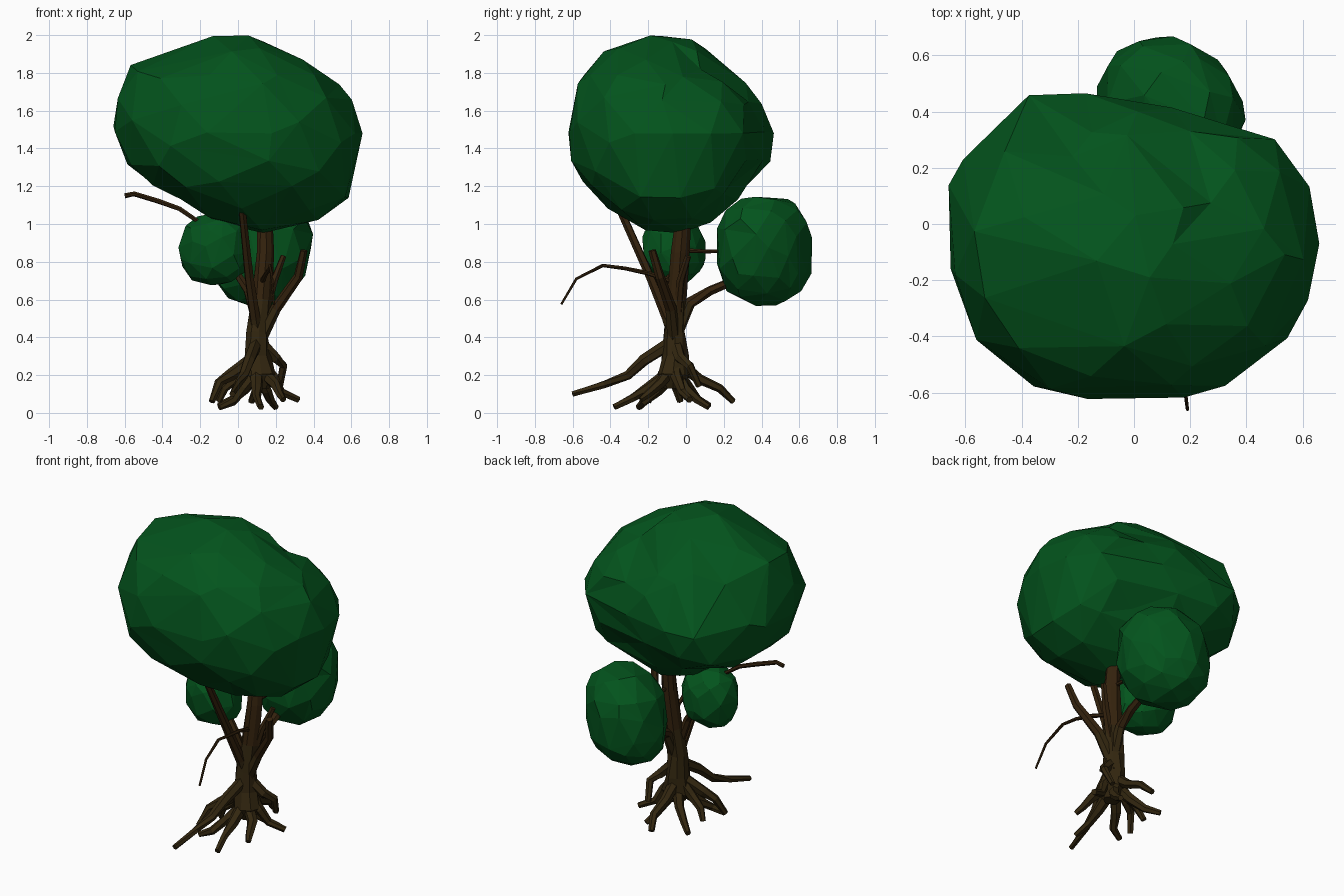
import bpy, bmesh, math, random
from mathutils import Vector

random.seed(4)
if "Cube" in bpy.data.objects:
    bpy.data.objects.remove(bpy.data.objects["Cube"])


def material(name, rgb):
    m = bpy.data.materials.new(name)
    m.use_nodes = True
    m.diffuse_color = (*rgb, 1)
    bsdf = m.node_tree.nodes["Principled BSDF"]
    bsdf.inputs["Base Color"].default_value = (*rgb, 1)
    bsdf.inputs["Roughness"].default_value = 0.9
    return m


LEAF = material("leaf green", (0.001, 0.088, 0.012))
BARK = material("olive bark", (0.033, 0.02, 0.005))
RED_BARK = material("reddish bark", (0.034, 0.016, 0.004))


def add_object(name, bm, mats):
    mesh = bpy.data.meshes.new(name)
    bm.to_mesh(mesh)
    bm.free()
    for m in mats:
        mesh.materials.append(m)
    obj = bpy.data.objects.new(name, mesh)
    bpy.context.collection.objects.link(obj)
    return obj


def outline_radius(table, u, v):
    """Radius of a closed outline at the angle of (u, v), evenly spaced samples."""
    t = (math.atan2(v, u) / math.tau % 1) * len(table)
    i = int(t)
    a, b = table[i % len(table)], table[(i + 1) % len(table)]
    return a + (b - a) * (t - i)


def foliage(name, centre, shape, rough, keep):
    """Faceted leaf mass: a ball pushed out to shape(direction), then thinned."""
    bm = bmesh.new()
    bmesh.ops.create_icosphere(bm, subdivisions=3, radius=1)
    for v in bm.verts:
        d = v.co.normalized()
        v.co = Vector(centre) + shape(d) * (1 + random.uniform(-rough, rough))
    obj = add_object(name, bm, [LEAF])
    mod = obj.modifiers.new("facets", "DECIMATE")
    mod.ratio = keep
    return obj


def tube(name, path, r0, r1, radii=None, sides=6):
    """Gnarled limb along a path, tapering from r0 to r1."""
    bm = bmesh.new()
    pts = [Vector(p) for p in path]
    rings = []
    for i, p in enumerate(pts):
        axis = (pts[min(i + 1, len(pts) - 1)] - pts[max(i - 1, 0)]).normalized()
        side = axis.cross(Vector((0.3, 0.9, 0.2))).normalized()
        other = axis.cross(side)
        r = radii[i] if radii else r0 + (r1 - r0) * i / (len(pts) - 1)
        ring = []
        for k in range(sides):
            a = math.tau * k / sides
            rr = r * random.uniform(0.88, 1.12)
            ring.append(bm.verts.new(p + (side * math.cos(a) + other * math.sin(a)) * rr))
        rings.append(ring)
    for lo, hi in zip(rings, rings[1:]):
        for k in range(sides):
            n = (k + 1) % sides
            bm.faces.new((lo[k], lo[n], hi[n], hi[k]))
    bm.faces.new(rings[0])
    bm.faces.new(rings[-1])
    bmesh.ops.recalc_face_normals(bm, faces=bm.faces)
    # upper wood is redder than the base
    for f in bm.faces:
        f.material_index = int(f.calc_center_median().z > 0.55)
    return add_object(name, bm, [BARK, RED_BARK])


# Main crown: blend of three outlines, one per axis plane
FRONT = (.66, .57, .5, .52, .54, .67, .665, .5, .45, .51, .61, .68)
SIDE = (.51, .49, .48, .52, .56, .57, .55, .54, .5, .51, .5, .48)
TOP = (.66, .63, .52, .51, .57, .69, .665, .63, .63, .55, .61, .64)
# Bulges and hollows: direction, depth, tightness
BUMPS = [((-.3, .5, -.07), .09, 30), ((-.3, .4, .35), -.05, 24), ((.3, .6, .6), -.06, 12),
         ((.7, .3, .6), -.05, 14), ((.5, .45, -.5), -.05, 16), ((-.5, .2, -.7), -.05, 14),
         ((-.5, -.4, .6), -.02, 14), ((.2, .6, -.4), -.02, 20)]


def crown_shape(d):
    total = weight = 0
    for table, u, v in ((FRONT, d.x, d.z), (SIDE, d.y, d.z), (TOP, d.x, d.y)):
        w = math.hypot(u, v) ** 8
        total += w * outline_radius(table, u, v)
        weight += w
    bump = sum(h * max(0, d.dot(Vector(b).normalized())) ** n for b, h, n in BUMPS)
    return d * (total / weight + bump)


foliage("crown", (0, -.07, 1.48), crown_shape, .022, .5)


# Smaller leaf clumps, squarish and trimmed on one diagonal
def clump(rx, ry, rz, lean):
    def shape(d):
        k = sum(abs(c) ** 2.4 for c in d) ** (-1 / 2.4) * (1 - .28 * max(0, d.x * d.y))
        return Vector((d.x * rx + d.z * lean, d.y * ry, d.z * rz)) * k
    return shape


foliage("left_clump", (-.125, -.065, .865), clump(.185, .168, .185, 0), .025, .3)
foliage("back_clump", (.13, .415, .86), clump(.255, .255, .29, .035), .025, .35)

# Trunk
tube("trunk", [(.11, -.07, .13), (.11, -.07, .2), (.1, -.06, .3), (.1, -.06, .43),
               (.12, -.05, .6), (.14, -.03, .85), (.14, -.01, 1.1)], 0, 0,
     radii=(.05, .085, .07, .058, .055, .046, .04), sides=9)

# Limbs and twigs: name, path, start and end radius
LIMBS = [
    ("front_limb", [(.12, -.03, .3), (.09, -.1, .5), (.06, -.19, .72), (.02, -.35, 1.08)], .034, .02),
    ("left_limb", [(.1, -.06, .35), (.2, -.08, .55), (.32, -.14, .72), (.35, -.18, .86)], .036, .02),
    ("short_limb", [(.13, -.05, .5), (.19, -.03, .7), (.24, .01, .83)], .028, .016),
    ("clump_limb", [(.1, -.06, .48), (.05, -.09, .65), (-.08, -.07, .85)], .03, .018),
    ("back_limb", [(.11, -.05, .42), (.12, .02, .58), (.13, .13, .645), (.13, .35, .74)], .036, .022),
    ("back_twig", [(.14, -.01, .86), (.14, .12, .855), (.14, .3, .86)], .012, .009),
    ("front_twig", [(.13, -.08, .7), (.15, -.2, .74), (.17, -.32, .765), (.17, -.44, .78),
                    (.18, -.58, .71), (.19, -.66, .575)], .014, .006),
    ("right_twig", [(-.12, -.08, .95), (-.22, -.09, 1.02), (-.31, -.1, 1.08), (-.42, -.11, 1.12),
                    (-.55, -.13, 1.16), (-.6, -.13, 1.15)], .012, .013),
]
for name, path, r0, r1 in LIMBS:
    tube(name, path, r0, r1)

# Roots: two or three knees and a tip, all starting in the trunk
ROOTS = [
    [(.06, -.22, .28), (.03, -.31, .2), (0, -.43, .15), (-.03, -.6, .1)],
    [(-.04, -.12, .2), (-.1, -.15, .16), (-.14, -.2, .06)],
    [(.02, -.14, .12), (-.03, -.22, .06), (-.1, -.25, .03)],
    [(.1, -.2, .13), (.1, -.28, .08), (.12, -.38, .03)],
    [(.2, -.14, .15), (.22, -.2, .1), (.24, -.24, .07)],
    [(.19, -.05, .19), (.23, -.02, .11), (.32, .02, .07)],
    [(.2, -.03, .29), (.24, .02, .25), (.22, .07, .14)],
    [(.1, .07, .18), (.1, .18, .13), (.07, .25, .06)],
    [(.04, .01, .13), (-.03, .06, .07), (-.1, .12, .04)],
    [(.15, 0, .12), (.17, .06, .07), (.2, .12, .03)],
    [(0, -.06, .19), (-.07, -.05, .13), (-.1, -.03, .06)],
]
for i, path in enumerate(ROOTS):
    start = (.1, -.06, path[0][2] + .1)
    tube(f"root_{i + 1}", [start] + path, .036, .017)
